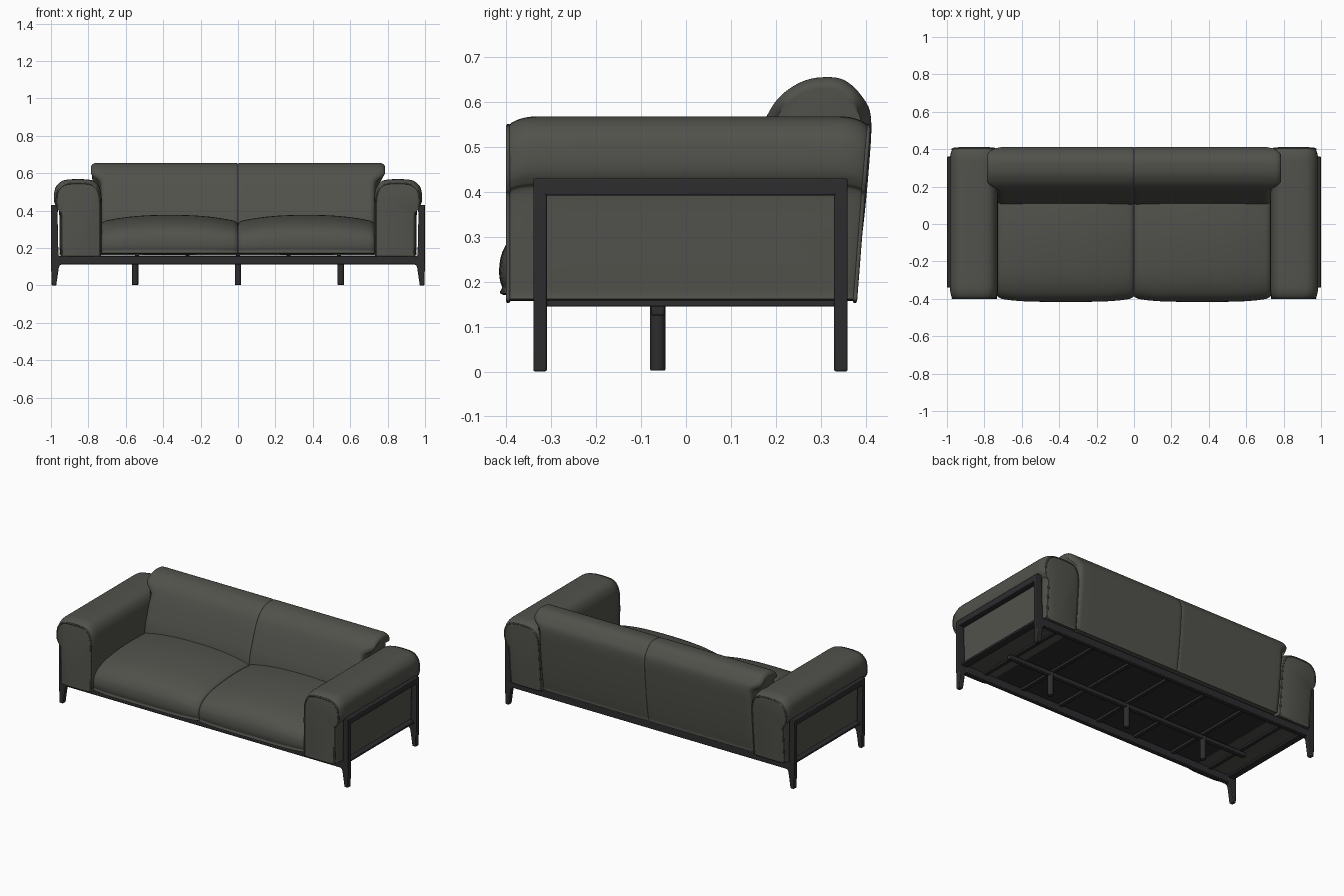
import bpy, bmesh, math
from mathutils import Vector

if "Cube" in bpy.data.objects:
    bpy.data.objects.remove(bpy.data.objects["Cube"])

def material(name, rgb):
    m = bpy.data.materials.new(name)
    m.diffuse_color = (*rgb, 1)
    m.use_nodes = True
    m.node_tree.nodes["Principled BSDF"].inputs["Base Color"].default_value = m.diffuse_color
    return m

LEATHER = material("grey_leather", (0.083, 0.083, 0.072))
METAL = material("black_metal", (0.026, 0.026, 0.028))

def finish(name, bm, mat, angle=40):
    bmesh.ops.recalc_face_normals(bm, faces=bm.faces)
    me = bpy.data.meshes.new(name)
    bm.to_mesh(me)
    bm.free()
    me.materials.append(mat)
    ob = bpy.data.objects.new(name, me)
    bpy.context.collection.objects.link(ob)
    bpy.ops.object.select_all(action='DESELECT')
    ob.select_set(True)
    bpy.context.view_layer.objects.active = ob
    bpy.ops.object.shade_smooth_by_angle(angle=math.radians(angle))
    return ob

def bevel(ob, width):
    m = ob.modifiers.new("bevel", 'BEVEL')
    m.width, m.segments, m.limit_method = width, 2, 'ANGLE'

def smooth_loop(pts, n=5):
    """Closed Catmull-Rom curve through the points."""
    out = []
    for i in range(len(pts)):
        p0, p1, p2, p3 = (Vector(pts[(i + k) % len(pts)]) for k in (-1, 0, 1, 2))
        for j in range(n):
            t = j / n
            out.append(0.5 * (2 * p1 + (p2 - p0) * t + (2 * p0 - 5 * p1 + 4 * p2 - p3) * t * t
                              + (3 * p1 - p0 - 3 * p2 + p3) * t ** 3))
    return out

def loft(name, prof, ts, place, mat):
    bm = bmesh.new()
    rings = [[bm.verts.new(place(a, b, t)) for a, b in prof] for t in ts]
    n = len(prof)
    for r, s in zip(rings, rings[1:]):
        for i in range(n):
            bm.faces.new((r[i], r[(i + 1) % n], s[(i + 1) % n], s[i]))
    bm.faces.new(rings[0])
    bm.faces.new(rings[-1])
    return finish(name, bm, mat)

def stations(a, b, r, mid):
    """Positions from a to b, denser within r of each end."""
    ends = [r * (1 - math.cos(i * math.pi / 16)) for i in range(8)]
    inner = [a + r + (b - a - 2 * r) * i / mid for i in range(mid + 1)]
    return [a + e for e in ends] + inner + [b - e for e in reversed(ends)]

def end_drop(d, r):
    """0 away from an end, 1 at the very end, elliptic between."""
    return 0 if d >= r else 1 - math.sqrt(max(0, 1 - (1 - d / r) ** 2))

def box(name, x, y, z, mat, bev=0.004):
    bm = bmesh.new()
    bmesh.ops.create_cube(bm, size=1)
    for v in bm.verts:
        for i, (lo, hi) in enumerate((x, y, z)):
            v.co[i] = lo if v.co[i] < 0 else hi
    ob = finish(name, bm, mat)
    if bev:
        bevel(ob, bev)
    return ob

# Profiles: arm is (x, z), seat and back are (y, z)
ARM = smooth_loop([(0.735, 0.16), (0.728, 0.18), (0.727, 0.32), (0.728, 0.46), (0.738, 0.52), (0.765, 0.555),
                   (0.81, 0.567), (0.90, 0.567), (0.945, 0.556), (0.975, 0.525), (0.984, 0.48), (0.982, 0.445),
                   (0.97, 0.42), (0.957, 0.40), (0.955, 0.30), (0.953, 0.18), (0.945, 0.16), (0.84, 0.157)])
SEAT = smooth_loop([(-0.385, 0.168), (-0.41, 0.19), (-0.416, 0.23), (-0.405, 0.275), (-0.37, 0.315),
                    (-0.30, 0.347), (-0.20, 0.366), (-0.05, 0.377), (0.10, 0.372), (0.20, 0.355),
                    (0.25, 0.31), (0.25, 0.20), (0.23, 0.17), (-0.10, 0.168)])
BACK = smooth_loop([(0.12, 0.19), (0.10, 0.26), (0.11, 0.37), (0.14, 0.47), (0.178, 0.565), (0.21, 0.613),
                    (0.255, 0.644), (0.30, 0.655), (0.35, 0.65), (0.39, 0.615), (0.412, 0.565), (0.407, 0.45),
                    (0.392, 0.30), (0.374, 0.18), (0.36, 0.168), (0.20, 0.168)])
Y0, Y1 = -0.40, 0.41

def arm_place(s, grow=0.0):
    def place(a, b, t):
        k = end_drop(min(t - Y0, Y1 - t), 0.07)
        x = 0.84 + (a - 0.84) * (1 - 0.14 * k + grow)
        z = 0.16 + (b - 0.16) * (1 - 0.08 * k + grow)
        # the back end leans forward towards the floor
        lean = 0.03 * max(0, t / Y1) * max(0, 0.54 - z) / 0.38
        return (s * x, t - lean, z)
    return place

for side, s in (("left", -1), ("right", 1)):
    # Arms with piping round both end panels
    loft(side + "_arm", ARM, stations(Y0, Y1, 0.07, 8), arm_place(s), LEATHER)
    for end, y in (("front", Y0 + 0.004), ("back", Y1 - 0.004)):
        cu = bpy.data.curves.new(f"{side}_{end}_piping", 'CURVE')
        cu.dimensions, cu.bevel_depth, cu.bevel_resolution = '3D', 0.005, 1
        sp = cu.splines.new('POLY')
        sp.points.add(len(ARM) - 1)
        for p, (a, b) in zip(sp.points, ARM):
            p.co = (*arm_place(s)(a, b, y), 1)
        sp.use_cyclic_u = True
        cu.materials.append(LEATHER)
        bpy.context.collection.objects.link(bpy.data.objects.new(cu.name, cu))

    # Seat cushion, domed across its width
    def seat_place(a, b, t, s=s):
        u = abs(t - 0.365) / 0.365
        k = end_drop(min(t, 0.73 - t), 0.03)
        dome = 0.17 * u ** 2.4 + 0.07 * k
        return (s * t, a * (1 - 0.05 * u ** 4 - 0.03 * k), 0.168 + (b - 0.168) * (1 - dome))
    loft(side + "_seat_cushion", SEAT, stations(0.001, 0.73, 0.03, 16), seat_place, LEATHER)

    # Back cushion, its top roll overhanging the arm
    def back_place(a, b, t, s=s):
        outer = end_drop(0.787 - t, 0.035)
        k = 0.16 * outer + 0.035 * end_drop(t, 0.025)
        w = min(1, max(0, (b - 0.555) / 0.07))
        w = w * w * (3 - 2 * w)
        y = 0.28 + (a - 0.28) * (1 - k)
        z = 0.40 + (b - 0.40) * (1 - 0.6 * k)
        return (s * t * (0.93 + 0.07 * w), y, z)
    loft(side + "_back_cushion", BACK, stations(0.0, 0.787, 0.035, 12), back_place, LEATHER)

    # Tapered legs running up the outside of the arm
    for end, y in (("front", -0.325), ("back", 0.345)):
        prof = [(0.972, 0), (0.996, 0), (1.0, 0.12), (1.0, 0.43), (0.966, 0.43), (0.96, 0.158),
                (0.94, 0.158), (0.94, 0.113), (0.952, 0.109), (0.958, 0.095)]
        leg = loft(f"{side}_{end}_leg", prof, (y - 0.015, y + 0.015),
                   lambda a, b, t, s=s: (s * a, t, b), METAL)
        bevel(leg, 0.004)

    # Side rails
    xs = sorted((s * 0.962, s * 1.0))
    box(side + "_upper_side_rail", xs, (-0.338, 0.358), (0.392, 0.43), METAL)
    box(side + "_lower_side_rail", sorted((s * 0.94, s * 0.985)), (-0.33, 0.35), (0.145, 0.158), METAL, 0.003)

# Front and back rails
for end, y in (("front", -0.325), ("back", 0.345)):
    box(end + "_rail", (-0.945, 0.945), (y - 0.015, y + 0.015), (0.113, 0.158), METAL)

# Platform, centre beam and cross slats under the seat
box("seat_platform", (-0.73, 0.73), (-0.35, 0.28), (0.16, 0.167), METAL, 0)
box("centre_beam", (-0.85, 0.85), (-0.078, -0.048), (0.125, 0.15), METAL)
for i in range(7):
    x = -0.81 + 0.27 * i
    box(f"cross_slat_{i + 1}", (x - 0.011, x + 0.011), (-0.32, 0.34), (0.146, 0.16), METAL, 0)

# Round support legs
for i, x in enumerate((-0.55, 0, 0.55)):
    circle = [(0.017 * math.cos(k * math.pi / 10), 0.017 * math.sin(k * math.pi / 10)) for k in range(20)]
    leg = loft(f"support_leg_{i + 1}", circle, (0.002, 0.15),
               lambda a, b, t, x=x: (x + a, b - 0.063, t), METAL)
    bevel(leg, 0.003)
